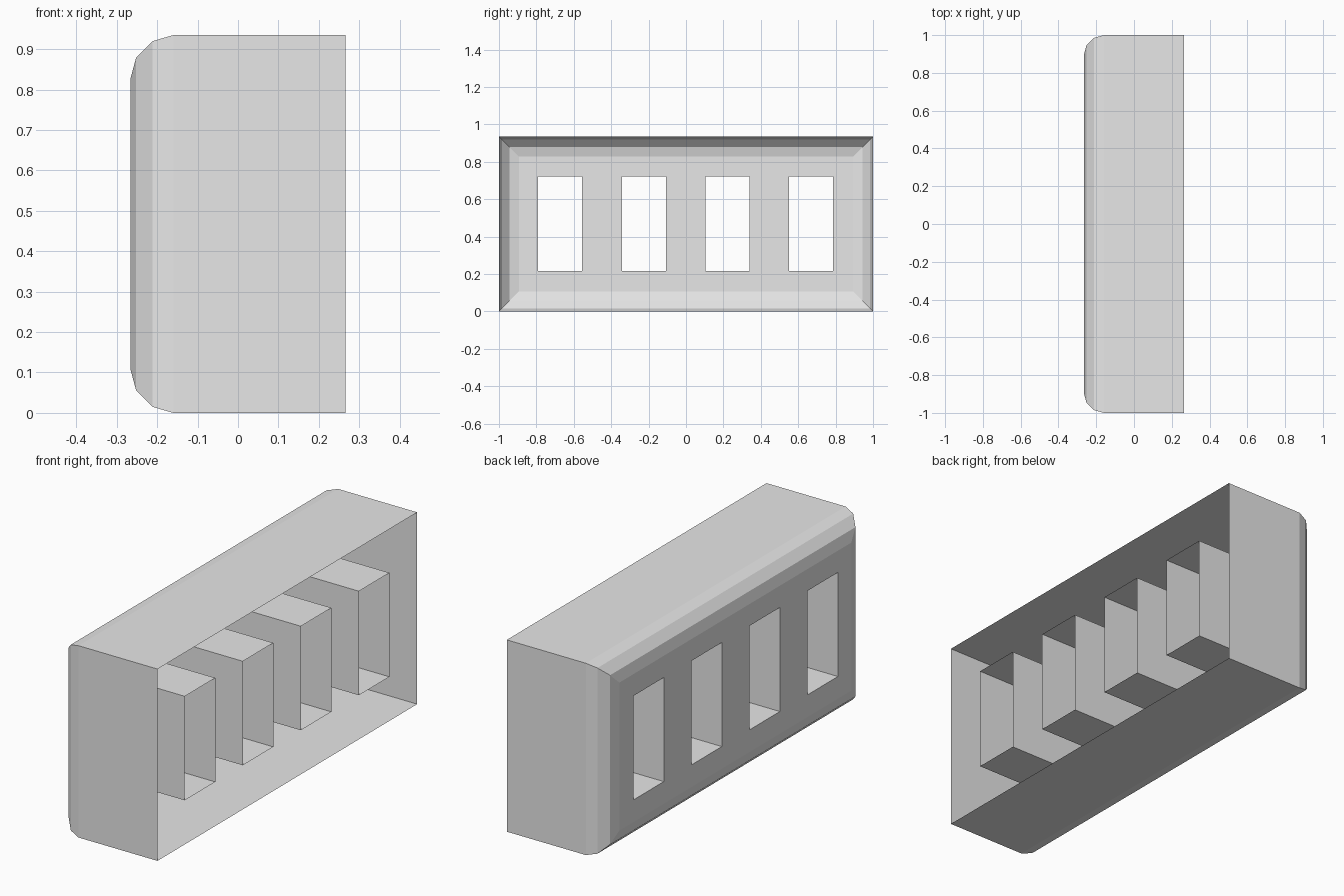
import bpy, bmesh

if "Cube" in bpy.data.objects:
    bpy.data.objects.remove(bpy.data.objects["Cube"])

HX, HY, H = 0.266, 1.0, 0.935           # half depth, half length, height
BEVEL = [(HX, 0.0), (-0.16, 0.0), (-0.212, 0.015), (-0.252, 0.055), (-HX, 0.107)]  # x, inset
HOLES = [(-0.79 + i * 0.447, -0.555 + i * 0.447) for i in range(4)]
Z0, Z1 = 0.215, 0.722                   # window bottom and top

grey = bpy.data.materials.new("light_grey")
grey.diffuse_color = (0.8, 0.8, 0.8, 1)
grey.use_nodes = True
grey.node_tree.nodes["Principled BSDF"].inputs["Base Color"].default_value = grey.diffuse_color


def ring(bm, x, y0, y1, z0, z1):
    return [bm.verts.new((x, y, z)) for y, z in ((y0, z0), (y1, z0), (y1, z1), (y0, z1))]


def bridge(bm, a, b, outward):
    for i in range(4):
        j = (i + 1) % 4
        bm.faces.new((a[i], b[i], b[j], a[j]) if outward else (a[i], a[j], b[j], b[i]))


def finish(bm, name):
    bmesh.ops.remove_doubles(bm, verts=bm.verts, dist=1e-5)
    mesh = bpy.data.meshes.new(name)
    bm.to_mesh(mesh)
    bm.free()
    mesh.materials.append(grey)
    bpy.context.collection.objects.link(bpy.data.objects.new(name, mesh))


# Thin open-backed casing with a rounded rim
bm = bmesh.new()
rings = [ring(bm, x, -HY + d, HY - d, d, H - d) for x, d in BEVEL]
for a, b in zip(rings, rings[1:]):
    bridge(bm, a, b, True)

# Face plate with four window openings
d = BEVEL[-1][1]
ys = [-HY + d] + [y for hole in HOLES for y in hole] + [HY - d]
zs = [d, Z0, Z1, H - d]
for i in range(len(ys) - 1):
    for k in range(3):
        if i % 2 == 1 and k == 1:
            continue
        a = ring(bm, -HX, ys[i], ys[i + 1], zs[k], zs[k + 1])
        bm.faces.new(a[::-1])
finish(bm, "casing")

# Rectangular window channels running to the open back
for n, (y0, y1) in enumerate(HOLES):
    bm = bmesh.new()
    bridge(bm, ring(bm, HX, y0, y1, Z0, Z1), ring(bm, -HX, y0, y1, Z0, Z1), False)
    finish(bm, f"window_channel_{n + 1}")
